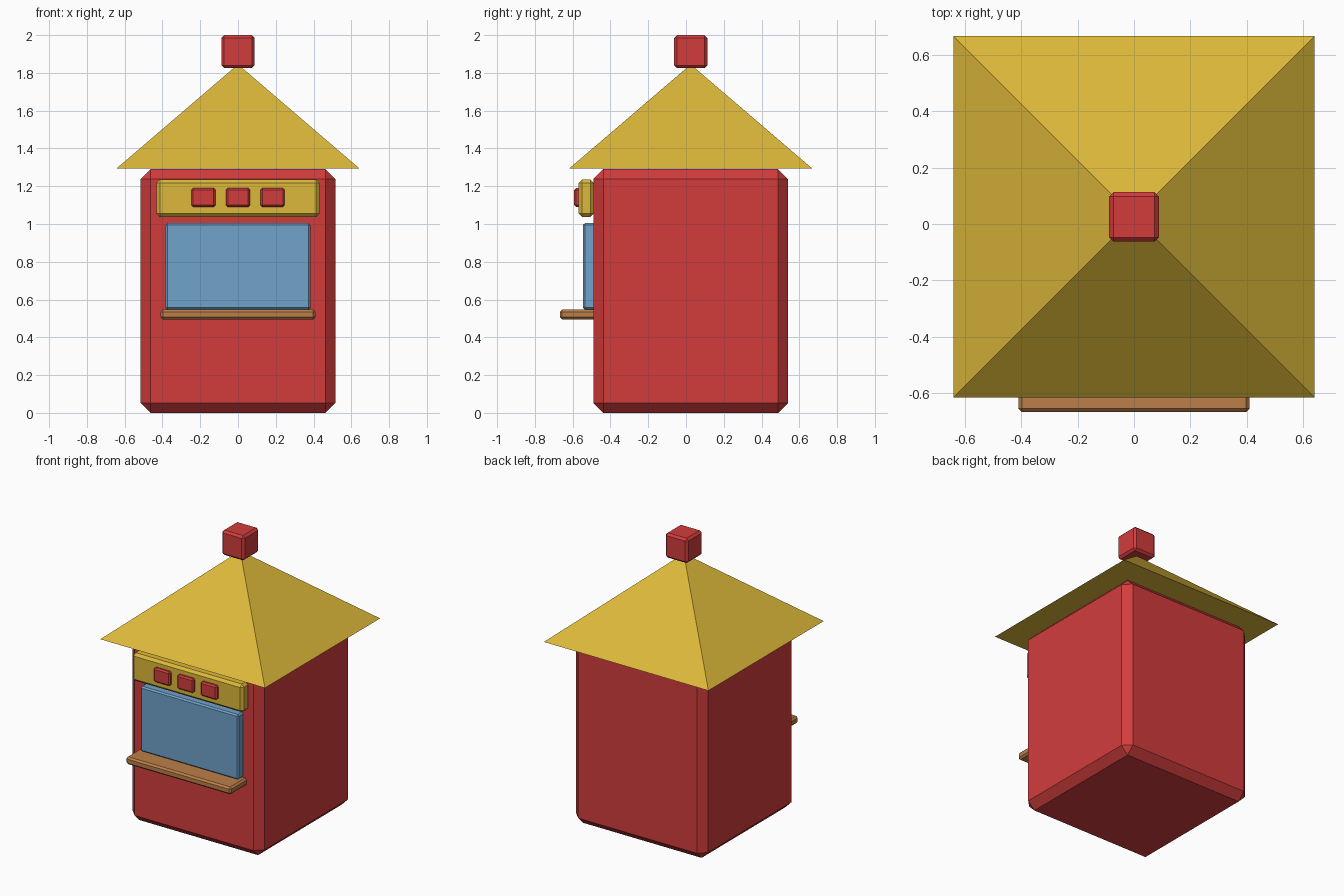
import bpy
import math

default = bpy.data.objects.get("Cube")
if default:
    bpy.data.objects.remove(default, do_unlink=True)


def material(name, rgb):
    mat = bpy.data.materials.new(name)
    mat.use_nodes = True
    colour = (*rgb, 1)
    mat.diffuse_color = colour
    mat.node_tree.nodes["Principled BSDF"].inputs["Base Color"].default_value = colour
    return mat


red = material("red paint", (0.65, 0.046, 0.046))
yellow = material("yellow paint", (0.72, 0.48, 0.042))
blue = material("blue glass", (0.16, 0.36, 0.6))
wood = material("brown wood", (0.5, 0.21, 0.065))


def box(name, x, y, z, bevel, mat):
    """Chamfered box spanning the given (low, high) ranges."""
    spans = (x, y, z)
    bpy.ops.mesh.primitive_cube_add(size=1, location=[(a + b) / 2 for a, b in spans])
    obj = bpy.context.object
    obj.name = name
    obj.scale = [b - a for a, b in spans]
    bpy.ops.object.transform_apply(location=False, rotation=False, scale=True)
    chamfer = obj.modifiers.new("chamfer", 'BEVEL')
    chamfer.width = bevel
    chamfer.segments = 1
    obj.data.materials.append(mat)
    return obj


MID_Y = 0.025

# Booth body
box("booth_body", (-0.515, 0.515), (MID_Y - 0.515, MID_Y + 0.515), (0, 1.29), 0.052, red)

# Pyramid roof
base, peak = 1.295, 1.845
bpy.ops.mesh.primitive_cone_add(vertices=4, radius1=0.642 * math.sqrt(2), radius2=0,
                                depth=peak - base, location=(0, MID_Y, (base + peak) / 2),
                                rotation=(0, 0, math.pi / 4))
roof = bpy.context.object
roof.name = "roof"
roof.data.materials.append(yellow)

# Roof finial
box("roof_finial", (-0.088, 0.088), (MID_Y - 0.088, MID_Y + 0.088), (1.825, 2), 0.015, red)

# Serving window and counter
box("serving_window", (-0.383, 0.383), (-0.545, -0.46), (0.547, 1.005), 0.01, blue)
box("counter_shelf", (-0.41, 0.41), (-0.668, -0.46), (0.495, 0.547), 0.012, wood)

# Sign board with raised blocks
box("sign_board", (-0.432, 0.432), (-0.568, -0.488), (1.038, 1.236), 0.018, yellow)
for side, cx in (("right", -0.183), ("middle", 0), ("left", 0.183)):
    box("sign_block_" + side, (cx - 0.064, cx + 0.064), (-0.592, -0.56), (1.09, 1.19), 0.01, red)
